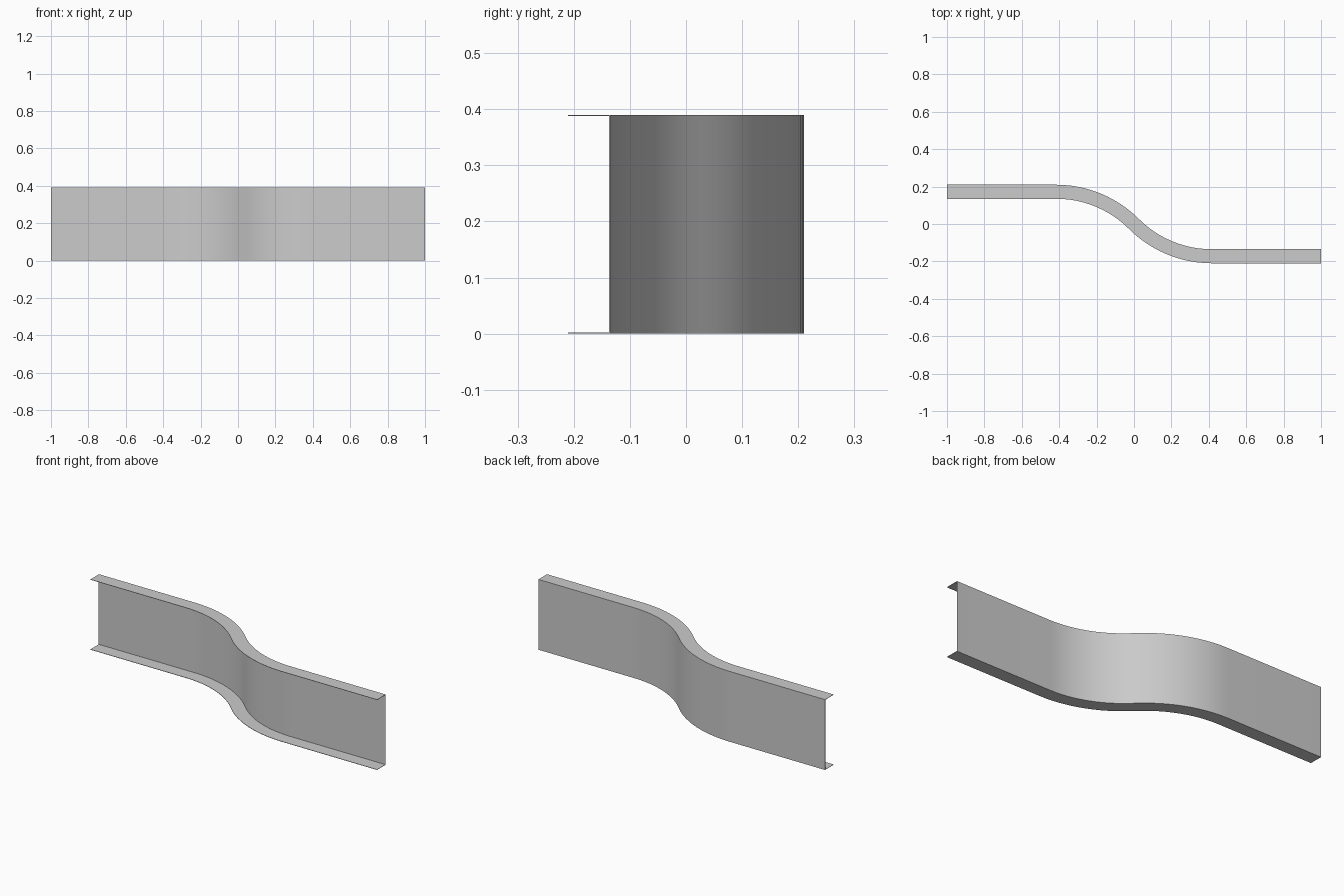
import bpy, bmesh
from math import sin, cos, radians

if "Cube" in bpy.data.objects:
    bpy.data.objects.remove(bpy.data.objects["Cube"])

HEIGHT, WIDTH, THICK = 0.39, 0.075, 0.002
BEND, STEPS = radians(45), 12
OFFSET = 0.1725                      # centreline y at the left end
RADIUS = OFFSET / (1 - cos(BEND))
REACH = RADIUS * sin(BEND)           # half length of the S-bend

# Centreline of the S-bend as (x, y, heading): left half, then its half-turn copy
left = [(-1.0, OFFSET, 0.0)]
for i in range(STEPS + 1):
    a = BEND * i / STEPS
    left.append((-REACH + RADIUS * sin(a), OFFSET - RADIUS * (1 - cos(a)), a))
path = left + [(-x, -y, a) for x, y, a in reversed(left[:-1])]

# C-shaped section (offset across path, height): web at the back, flanges to the front
b, t, h = WIDTH / 2, THICK, HEIGHT
section = [(-b, 0), (b, 0), (b, h), (-b, h),
           (-b, h - t), (b - t, h - t), (b - t, t), (-b, t)]

# Sweep the section along the path
bm = bmesh.new()
rings = [[bm.verts.new((x + d * sin(a), y + d * cos(a), z)) for d, z in section]
         for x, y, a in path]
n = len(section)
for r0, r1 in zip(rings, rings[1:]):
    for i in range(n):
        j = (i + 1) % n
        bm.faces.new((r0[i], r0[j], r1[j], r1[i]))
bm.faces.new(rings[0])
bm.faces.new(rings[-1])
bmesh.ops.recalc_face_normals(bm, faces=bm.faces)

mesh = bpy.data.meshes.new("bent_channel")
bm.to_mesh(mesh)
bm.free()
channel = bpy.data.objects.new("bent_channel", mesh)
bpy.context.collection.objects.link(channel)

# Smooth bends, sharp folds
bpy.context.view_layer.objects.active = channel
channel.select_set(True)
bpy.ops.object.shade_smooth_by_angle(angle=radians(30))
